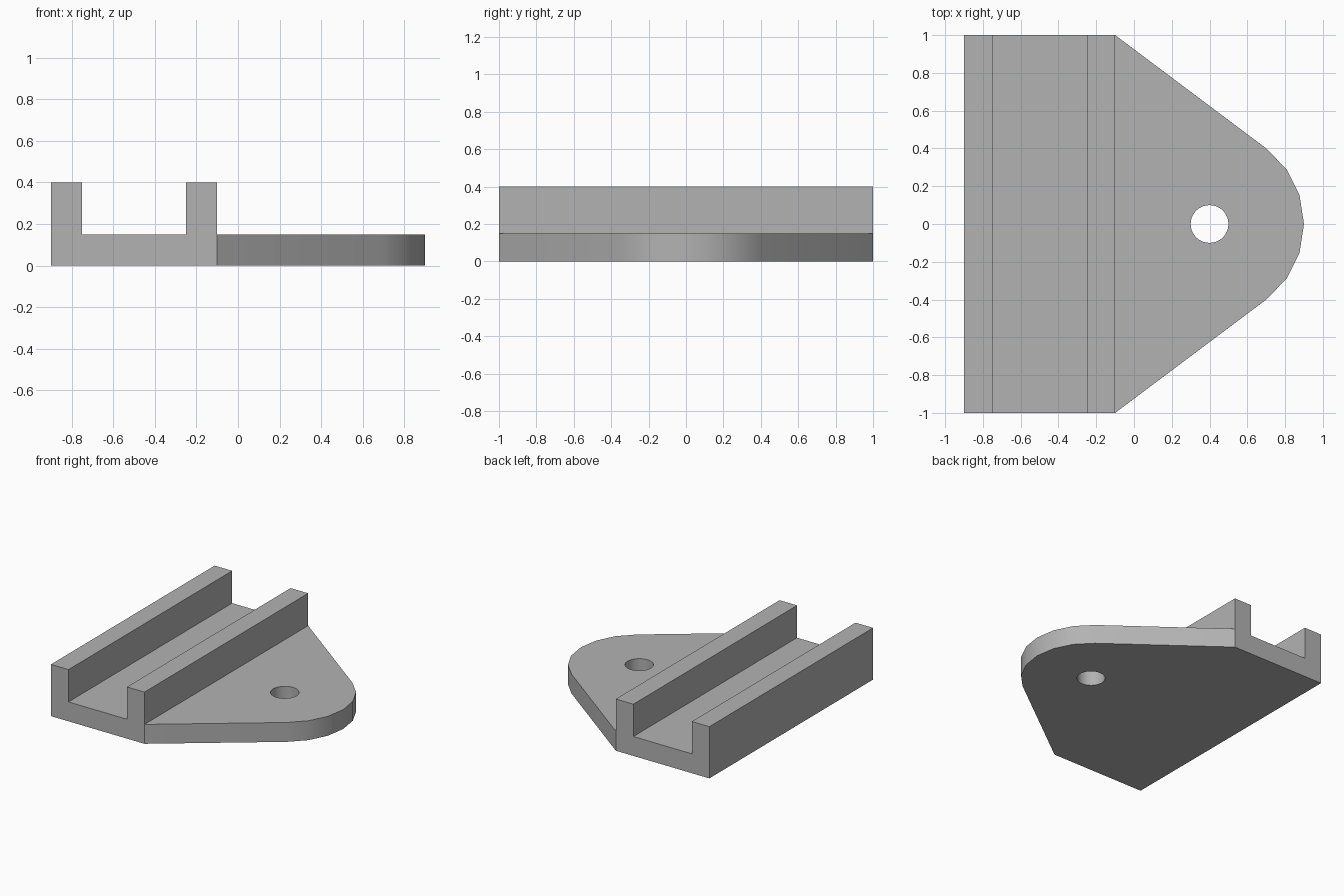
import bpy, bmesh
from math import acos, atan2, cos, sin, hypot, radians
from mathutils import Vector

cube = bpy.data.objects.get("Cube")
if cube:
    bpy.data.objects.remove(cube, do_unlink=True)

grey = bpy.data.materials.new("plain grey")
grey.use_nodes = True
colour = (0.45, 0.45, 0.45, 1)
grey.diffuse_color = colour
grey.node_tree.nodes["Principled BSDF"].inputs["Base Color"].default_value = colour


def extrude(name, outline, shift):
    """Solid made by sweeping a closed outline along a vector."""
    bm = bmesh.new()
    face = bm.faces.new([bm.verts.new(p) for p in outline])
    top = bmesh.ops.extrude_face_region(bm, geom=[face], use_keep_orig=True)["geom"]
    bmesh.ops.translate(bm, vec=shift, verts=[v for v in top if isinstance(v, bmesh.types.BMVert)])
    bmesh.ops.recalc_face_normals(bm, faces=bm.faces)
    mesh = bpy.data.meshes.new(name)
    bm.to_mesh(mesh)
    bm.free()
    mesh.materials.append(grey)
    obj = bpy.data.objects.new(name, mesh)
    bpy.context.collection.objects.link(obj)
    return obj


def combine(target, other, operation):
    """Apply a boolean and discard the helper solid."""
    mod = target.modifiers.new("boolean", 'BOOLEAN')
    mod.object, mod.operation, mod.solver = other, operation, 'EXACT'
    bpy.ops.object.modifier_apply(modifier=mod.name)
    bpy.data.objects.remove(other, do_unlink=True)


left, wall, inner, corner = -0.9, 0.15, -0.25, -0.1
thick, height = 0.15, 0.4
nose_x, nose_r, hole_r = 0.4, 0.5, 0.1

# Plate: straight flanks running tangent into a faceted round nose
dx = corner - nose_x
tangent = atan2(1, dx) - acos(nose_r / hypot(dx, 1))
nose = [(nose_x + nose_r * cos(tangent * i / 3), nose_r * sin(tangent * i / 3), 0)
        for i in range(-3, 4)]
outline = [(left, -1, 0), (corner, -1, 0), *nose, (corner, 1, 0), (left, 1, 0)]
bracket = extrude("channel_bracket", outline, Vector((0, 0, thick)))
bpy.context.view_layer.objects.active = bracket
bracket.select_set(True)

# Two rails forming the channel, sharing the plate's ends and outer side
for x0, x1 in ((left, left + wall), (inner, corner)):
    profile = [(x0, -1, 0), (x1, -1, 0), (x1, -1, height), (x0, -1, height)]
    combine(bracket, extrude("rail", profile, Vector((0, 2, 0))), 'UNION')

# Bolt hole through the nose
ring = [(nose_x + hole_r * cos(radians(a)), hole_r * sin(radians(a)), -0.1)
        for a in range(0, 360, 10)]
combine(bracket, extrude("hole_cutter", ring, Vector((0, 0, 0.4))), 'DIFFERENCE')

# Merge leftover coplanar seams, then smooth the curved walls
bm = bmesh.new()
bm.from_mesh(bracket.data)
bmesh.ops.remove_doubles(bm, verts=bm.verts, dist=0.0001)
bmesh.ops.dissolve_limit(bm, angle_limit=radians(1), verts=bm.verts, edges=bm.edges)
bm.to_mesh(bracket.data)
bm.free()
bpy.ops.object.shade_smooth_by_angle(angle=radians(30))
